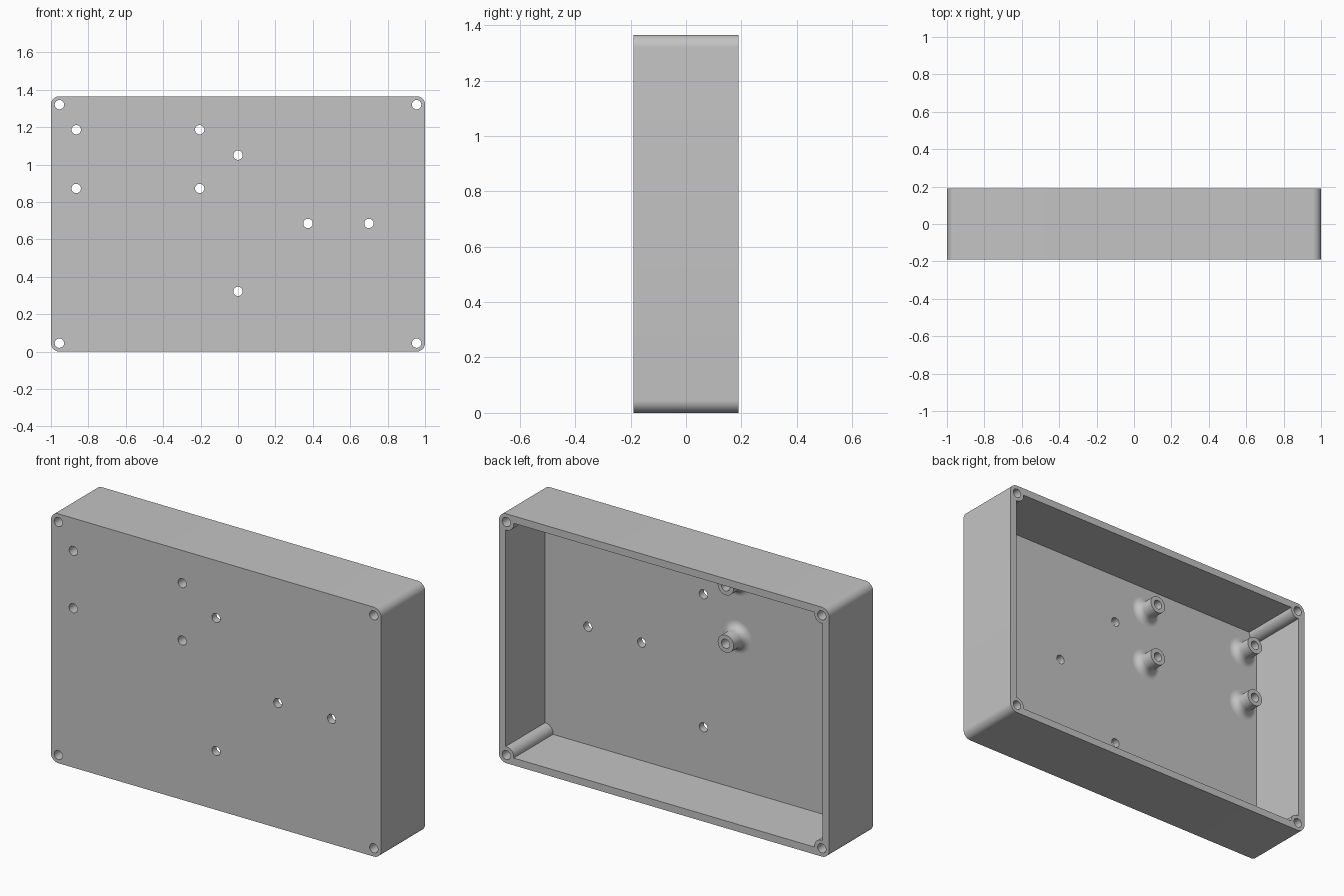
import bpy, bmesh
from math import pi, sin, cos, asin

old = bpy.data.objects.get("Cube")
if old:
    bpy.data.objects.remove(old, do_unlink=True)

W, H, D = 1.0, 1.365, 0.19       # half width, height, half depth
WALL, R, HOLE = 0.04, 0.045, 0.025
FLOOR = -D + WALL                # inner face of the front panel

STANDOFFS = [(x, z) for x in (-0.865, -0.205) for z in (0.872, 1.186)]
PANEL_HOLES = [(0, 1.05), (0, 0.322), (0.374, 0.685), (0.7, 0.685)]
CORNERS = [(W - R, H - R), (R - W, H - R), (R - W, R), (W - R, R)]

grey = bpy.data.materials.new("plain grey")
grey.use_nodes = True
colour = (0.55, 0.55, 0.55, 1)
grey.diffuse_color = colour
grey.node_tree.nodes["Principled BSDF"].inputs["Base Color"].default_value = colour


def arc(cx, cz, r, a0, a1, n):
    return [(cx + r * cos(a0 + (a1 - a0) * i / n),
             cz + r * sin(a0 + (a1 - a0) * i / n)) for i in range(n + 1)]


def cornered_outline(a0, a1, n):
    """Rectangle outline with the same arc turned into each corner."""
    pts = []
    for k, (cx, cz) in enumerate(CORNERS):
        pts += arc(cx, cz, R, a0 + k * pi / 2, a1 + k * pi / 2, n)
    return pts


def prism(bm, outline, y0, y1):
    lo = [bm.verts.new((x, y0, z)) for x, z in outline]
    hi = [bm.verts.new((x, y1, z)) for x, z in outline]
    bm.faces.new(lo)
    bm.faces.new(hi[::-1])
    for i in range(len(lo)):
        j = (i + 1) % len(lo)
        bm.faces.new((lo[j], lo[i], hi[i], hi[j]))


def finish(bm, name):
    bmesh.ops.recalc_face_normals(bm, faces=bm.faces)
    mesh = bpy.data.meshes.new(name)
    bm.to_mesh(mesh)
    bm.free()
    mesh.materials.append(grey)
    ob = bpy.data.objects.new(name, mesh)
    bpy.context.collection.objects.link(ob)
    return ob


def select(ob):
    bpy.ops.object.select_all(action='DESELECT')
    ob.select_set(True)
    bpy.context.view_layer.objects.active = ob


def smooth(ob):
    select(ob)
    bpy.ops.object.shade_smooth_by_angle(angle=pi / 6)


def cut(ob, cutter):
    cutter.hide_render = True
    mod = ob.modifiers.new("cut", 'BOOLEAN')
    mod.operation, mod.solver, mod.object = 'DIFFERENCE', 'EXACT', cutter
    select(ob)
    bpy.ops.object.modifier_apply(modifier=mod.name)
    bpy.data.objects.remove(cutter, do_unlink=True)


# Enclosure block with rounded corners
bm = bmesh.new()
prism(bm, cornered_outline(0, pi / 2, 10), -D, D)
enclosure = finish(bm, "enclosure")

# Cavity open at the back, leaving round screw posts in the corners
t = asin((R - WALL) / R)
bm = bmesh.new()
prism(bm, cornered_outline(-pi / 2 + t, -pi - t, 14), FLOOR, D + 0.1)
cut(enclosure, finish(bm, "cavity_cutter"))

# Screw holes through posts and front panel
bm = bmesh.new()
for x, z in CORNERS + STANDOFFS + PANEL_HOLES:
    prism(bm, arc(x, z, HOLE, 0, 2 * pi, 32)[:-1], -D - 0.1, D + 0.1)
cut(enclosure, finish(bm, "hole_cutter"))
smooth(enclosure)

# Hollow standoffs with a filleted foot
TUBE, FILLET, TALL = 0.048, 0.04, 0.1
profile = arc(TUBE + FILLET, FLOOR + FILLET, FILLET, -pi / 2, -pi, 8)
profile += [(TUBE, FLOOR + TALL), (HOLE, FLOOR + TALL), (HOLE, FLOOR)]
for i, (x, z) in enumerate(STANDOFFS):
    bm = bmesh.new()
    verts = [bm.verts.new((x + r, y, z)) for r, y in profile]
    edges = [bm.edges.new(pair) for pair in zip(verts, verts[1:])]
    bmesh.ops.spin(bm, geom=verts + edges, cent=(x, 0, z), axis=(0, 1, 0),
                   angle=2 * pi, steps=32, use_merge=True)
    bmesh.ops.remove_doubles(bm, verts=bm.verts, dist=0.0001)
    bmesh.ops.recalc_face_normals(bm, faces=bm.faces)
    # Point the flat tip ring towards the open back
    tip = max(bm.faces, key=lambda f: f.calc_center_median().y)
    if tip.normal.y < 0:
        bmesh.ops.reverse_faces(bm, faces=bm.faces)
    mesh = bpy.data.meshes.new("standoff")
    bm.to_mesh(mesh)
    bm.free()
    mesh.materials.append(grey)
    standoff = bpy.data.objects.new(f"standoff_{i + 1}", mesh)
    bpy.context.collection.objects.link(standoff)
    smooth(standoff)
